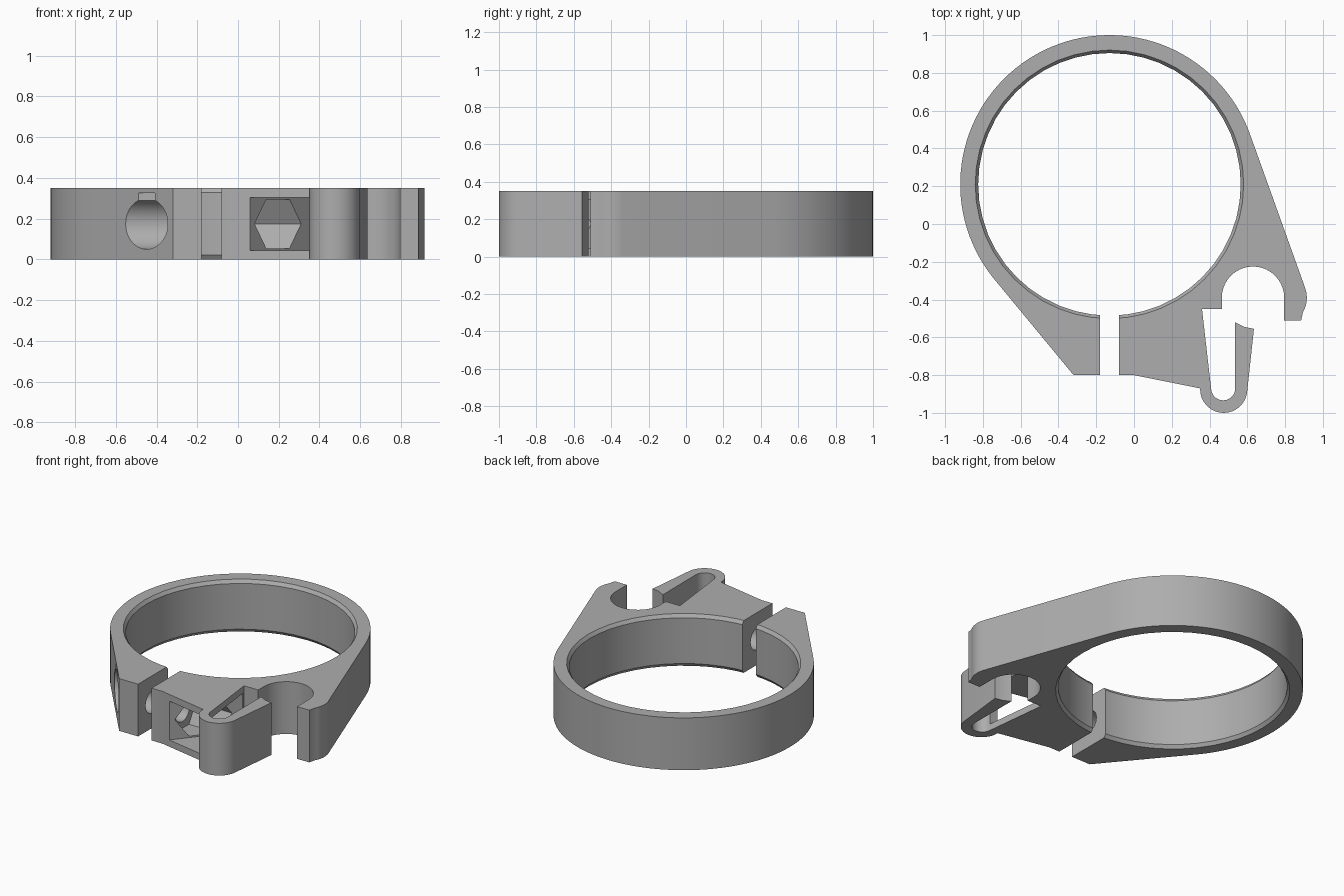
import bpy, bmesh
from math import cos, sin, radians, pi
from mathutils import Matrix

cube = bpy.data.objects.get("Cube")
if cube:
    bpy.data.objects.remove(cube, do_unlink=True)

H = 0.35                      # clamp height
CX, CY = -0.13, 0.21          # ring centre
BOLT_Y, BOLT_Z = -0.645, 0.175

grey = bpy.data.materials.new("mid_grey")
grey.use_nodes = True
grey.diffuse_color = (0.42, 0.42, 0.42, 1)
grey.node_tree.nodes["Principled BSDF"].inputs["Base Color"].default_value = grey.diffuse_color


def arc(cx, cy, r, start, end, n):
    """Points along a circular arc, angles in degrees."""
    angles = [radians(start + (end - start) * i / n) for i in range(n + 1)]
    return [(cx + r * cos(a), cy + r * sin(a)) for a in angles]


def make_object(name, bm):
    bmesh.ops.recalc_face_normals(bm, faces=bm.faces)
    mesh = bpy.data.meshes.new(name)
    bm.to_mesh(mesh)
    bm.free()
    mesh.materials.append(grey)
    obj = bpy.data.objects.new(name, mesh)
    bpy.context.collection.objects.link(obj)
    return obj


def prism(name, outline, z0, z1):
    """Extrude a plan outline upwards."""
    bm = bmesh.new()
    face = bm.faces.new([bm.verts.new((x, y, z0)) for x, y in outline])
    top = bmesh.ops.extrude_face_region(bm, geom=[face])["geom"]
    verts = [v for v in top if isinstance(v, bmesh.types.BMVert)]
    bmesh.ops.translate(bm, verts=verts, vec=(0, 0, z1 - z0))
    return make_object(name, bm)


def box(name, x0, x1, y0, y1, z0, z1):
    return prism(name, [(x0, y0), (x1, y0), (x1, y1), (x0, y1)], z0, z1)


def cone(name, r1, r2, z0, z1, sides):
    """Vertical round cutter on the ring axis."""
    bm = bmesh.new()
    place = Matrix.Translation((CX, CY, (z0 + z1) / 2))
    bmesh.ops.create_cone(bm, cap_ends=True, segments=sides, radius1=r1,
                          radius2=r2, depth=z1 - z0, matrix=place)
    return make_object(name, bm)


def bolt_cutter(name, r, x0, x1, sides):
    """Cutter along the bolt axis, with a corner pointing to the front."""
    bm = bmesh.new()
    place = (Matrix.Translation(((x0 + x1) / 2, BOLT_Y, BOLT_Z))
             @ Matrix.Rotation(pi / 2, 4, "Y") @ Matrix.Rotation(pi / 2, 4, "Z"))
    bmesh.ops.create_cone(bm, cap_ends=True, segments=sides, radius1=r, radius2=r,
                          depth=x1 - x0, matrix=place)
    # Put the first corner exactly on the y axis of the section
    first = max(bm.verts, key=lambda v: v.co.y)
    turn = 0 if abs(first.co.z - BOLT_Z) < 1e-4 else pi / sides
    bmesh.ops.rotate(bm, verts=bm.verts, cent=(0, BOLT_Y, BOLT_Z),
                     matrix=Matrix.Rotation(turn, 3, "X"))
    return make_object(name, bm)


# Plan outline: ring, left lug, right lug, spring hook, round seat, outer arm
outline = arc(CX, CY, 0.79, 20, 219, 64)
outline += [(-0.32, -0.8), (0, -0.8), (0.35, -0.87)]
outline += arc(0.475, -0.875, 0.125, 190, 350, 16)
outline += [(0.635, -0.555), (0.585, -0.545), (0.535, -0.52)]
outline += arc(0.472, -0.87, 0.064, 0, -180, 10)
outline += [(0.36, -0.45), (0.465, -0.45)]
outline += arc(0.63, -0.39, 0.165, 180, 0, 20)
outline += [(0.795, -0.51), (0.885, -0.51)]
outline += arc(0.76, -0.39, 0.155, -30, 20, 8)
clamp = prism("clamp_body", outline, 0, H)

# Wedge-shaped nut bay between the top and bottom plates of the right lug
bay = [(0.06, -0.81), (0.06, -0.92), (0.345, -0.92), (0.345, -0.872),
       (0.45, -0.872), (0.45, -0.455), (0.352, -0.455)]

cutters = [
    cone("bore_cutter", 0.695, 0.695, -0.1, H + 0.1, 48),
    cone("lower_chamfer_cutter", 0.725, 0.695, -0.02, 0.022, 48),
    cone("upper_chamfer_cutter", 0.695, 0.725, H - 0.022, H + 0.02, 48),
    box("gap_cutter", -0.18, -0.08, -0.95, -0.3, -0.1, H + 0.1),
    prism("nut_bay_cutter", bay, 0.045, 0.305),
    bolt_cutter("nut_cutter", 0.139, 0.04, 0.38, 6),
    bolt_cutter("bolt_hole_cutter", 0.075, -0.5, 0.2, 32),
    bolt_cutter("bolt_head_cutter", 0.125, -0.85, -0.30, 40),
    box("bolt_head_notch_cutter", -0.85, -0.30, BOLT_Y - 0.05, BOLT_Y + 0.05, 0.25, 0.325),
]

bpy.context.view_layer.objects.active = clamp
for obj in bpy.context.selected_objects:
    obj.select_set(False)
clamp.select_set(True)
for cutter in cutters:
    cutter.hide_render = True
    mod = clamp.modifiers.new(cutter.name, "BOOLEAN")
    mod.operation = "DIFFERENCE"
    mod.solver = "EXACT"
    mod.object = cutter
    bpy.ops.object.modifier_apply(modifier=mod.name)
    bpy.data.objects.remove(cutter, do_unlink=True)

bpy.ops.object.shade_smooth_by_angle(angle=radians(25))
